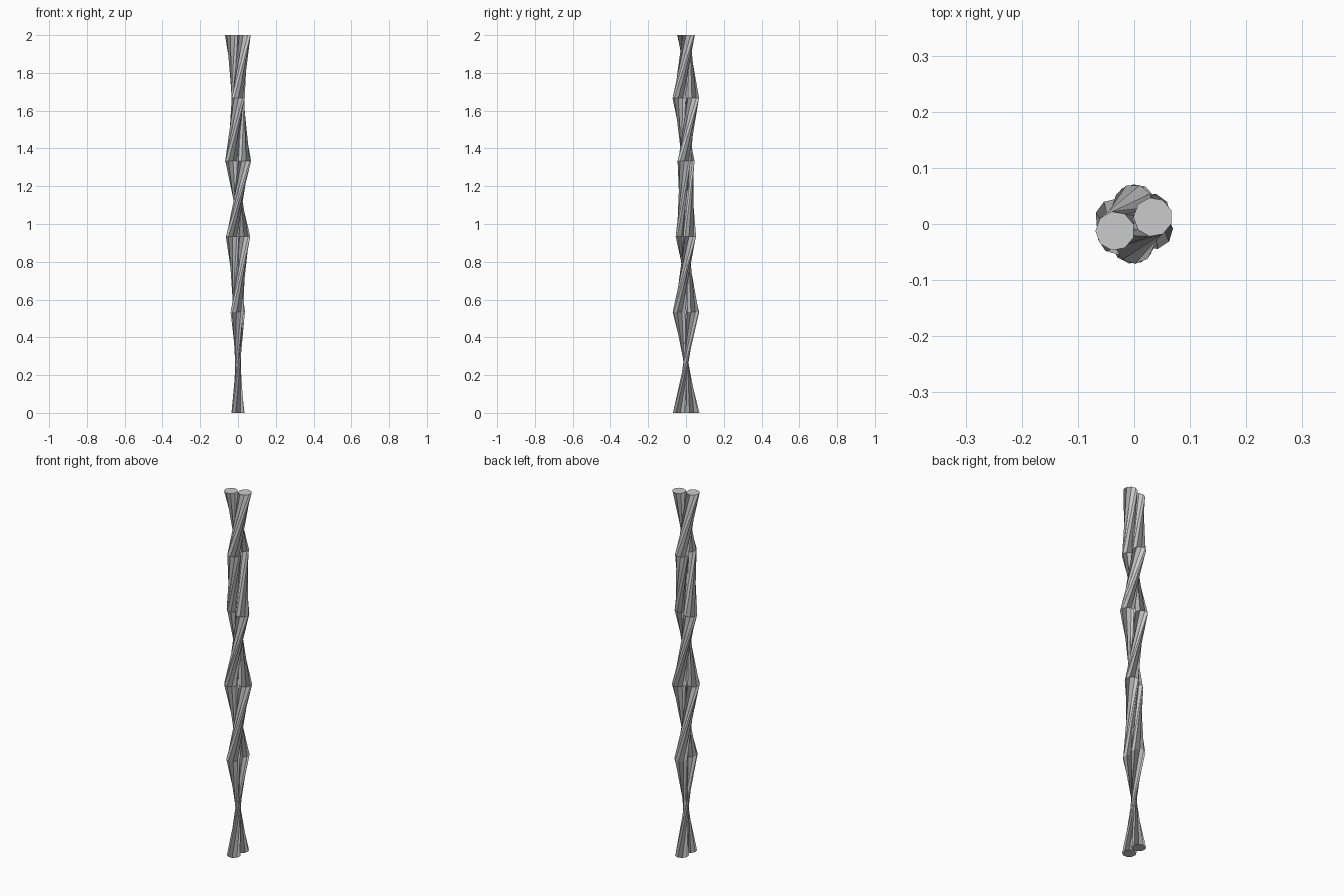
import bpy
import bmesh
from math import cos, sin, radians, pi

if "Cube" in bpy.data.objects:
    bpy.data.objects.remove(bpy.data.objects["Cube"])

SIDES = 9             # sides of each strand
RADIUS = 0.035        # strand radius
OFFSET = 0.036        # strand centre distance from the axis
HEIGHTS = [0, 8 / 15, 14 / 15, 20 / 15, 25 / 15, 2.0]
START, TWIST = 90, 650  # start angle and total twist in degrees


def strand(name, phase):
    """Low-poly rod twisted about the z axis, lofted through sparse rings."""
    bm = bmesh.new()
    rings = []
    for z in HEIGHTS:
        turn = radians(START + TWIST * z / 2)
        cx, cy = OFFSET * cos(turn + phase), OFFSET * sin(turn + phase)
        rings.append([bm.verts.new((cx + RADIUS * cos(turn + 2 * pi * i / SIDES),
                                    cy + RADIUS * sin(turn + 2 * pi * i / SIDES), z))
                      for i in range(SIDES)])
    # side walls
    for low, high in zip(rings, rings[1:]):
        for i in range(SIDES):
            j = (i + 1) % SIDES
            bm.faces.new((low[i], low[j], high[j], high[i]))
    # end caps
    bm.faces.new(rings[0][::-1])
    bm.faces.new(rings[-1])
    mesh = bpy.data.meshes.new(name)
    bm.to_mesh(mesh)
    bm.free()
    obj = bpy.data.objects.new(name, mesh)
    bpy.context.collection.objects.link(obj)
    return obj


# two strands wound around each other
strand("twisted_strand_a", 0)
strand("twisted_strand_b", pi)
